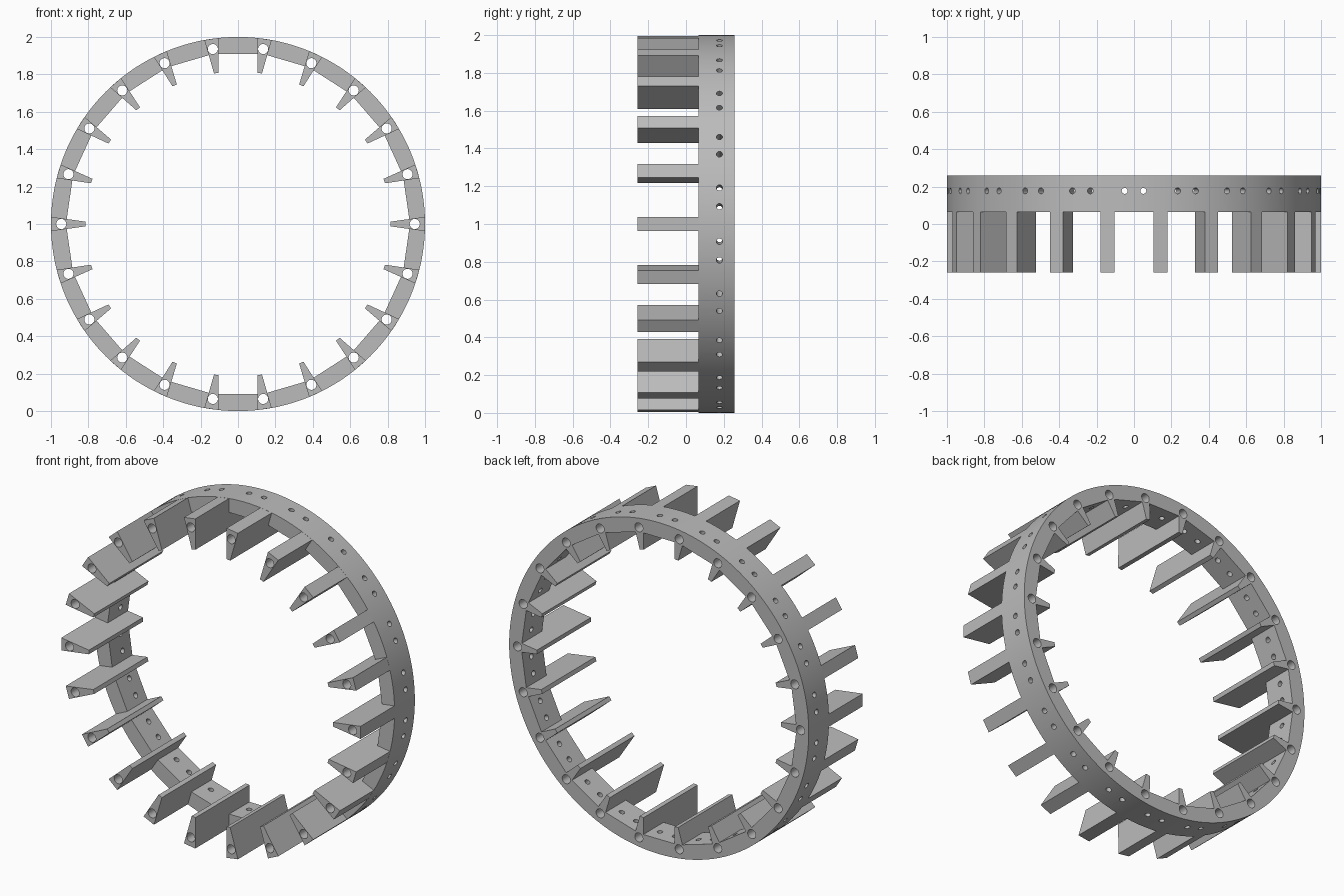
import bpy
import bmesh
from math import sin, cos, pi, radians
from mathutils import Matrix

cube = bpy.data.objects.get("Cube")
if cube:
    bpy.data.objects.remove(cube, do_unlink=True)

COUNT = 22
STEP = 2 * pi / COUNT
FRONT, RING_FRONT, BACK = -0.258, 0.065, 0.258
INNER = 0.91                       # distance from centre to the inner flats
TIP_R, TIP_W = 0.815, 0.0125       # tooth tip radius and half width
BASE_R, BASE_W = 0.9992, 0.038     # tooth outer radius and half width
PIN_R, PIN_SIZE = 0.945, 0.027     # lengthwise hole in each tooth
BOLT_Y, BOLT_GAP, BOLT_SIZE = 0.177, 0.05, 0.016

grey = bpy.data.materials.new("plain grey")
grey.use_nodes = True
grey.diffuse_color = (0.5, 0.5, 0.5, 1)
grey.node_tree.nodes["Principled BSDF"].inputs["Base Color"].default_value = (0.5, 0.5, 0.5, 1)


def circle(radius, count, cx=0.0):
    return [(cx + radius * cos(2 * pi * i / count), radius * sin(2 * pi * i / count))
            for i in range(count)]


def turned(points, a):
    return [(r * cos(a) - t * sin(a), r * sin(a) + t * cos(a)) for r, t in points]


def plate_mesh(name, loops, y0, y1):
    """Closed plate from an outline with holes, running from y0 to y1."""
    bm = bmesh.new()
    rims = ([], [])
    for loop in loops:
        near, far = ([bm.verts.new((x, y, z)) for x, z in loop] for y in (y0, y1))
        for i in range(len(loop)):
            j = (i + 1) % len(loop)
            bm.faces.new((near[i], near[j], far[j], far[i]))
            rims[0].append(bm.edges.get((near[i], near[j])))
            rims[1].append(bm.edges.get((far[i], far[j])))
    for rim in rims:
        bmesh.ops.triangle_fill(bm, edges=rim, use_beauty=True, normal=(0, 1, 0))
    bmesh.ops.recalc_face_normals(bm, faces=bm.faces[:])
    mesh = bpy.data.meshes.new(name)
    bm.to_mesh(mesh)
    bm.free()
    mesh.materials.append(grey)
    return mesh


def smooth(mesh):
    mesh.polygons.foreach_set("use_smooth", [True] * len(mesh.polygons))
    mesh.set_sharp_from_angle(angle=radians(25))


def add(name, mesh, matrix):
    obj = bpy.data.objects.new(name, mesh)
    bpy.context.collection.objects.link(obj)
    obj.matrix_world = matrix
    return obj


lift = Matrix.Translation((0, 0, 1))
pin_hole = circle(PIN_SIZE, 24, PIN_R)

# Ring: round outside, flats and tooth tips inside
slope = (BASE_W - TIP_W) / (BASE_R - TIP_R)
half = STEP / 2
root_r = (INNER - (TIP_W - slope * TIP_R) * sin(half)) / (cos(half) + slope * sin(half))
root_w = TIP_W + slope * (root_r - TIP_R)
tip = [(root_r, -root_w), (TIP_R, -TIP_W), (TIP_R, TIP_W), (root_r, root_w)]
inside = [p for k in range(COUNT) for p in turned(tip, k * STEP)]
holes = [turned(pin_hole, k * STEP) for k in range(COUNT)]
ring = add("ring", plate_mesh("ring", [circle(1, COUNT * 8), inside] + holes, RING_FRONT, BACK), lift)

# Pairs of radial bolt holes between the teeth
bm = bmesh.new()
for k in range(COUNT):
    turn = Matrix.Rotation(-(k + 0.5) * STEP, 4, 'Y')
    for side in (-1, 1):
        place = Matrix.Translation((0.96, BOLT_Y, side * BOLT_GAP))
        bmesh.ops.create_cone(bm, cap_ends=True, segments=16, radius1=BOLT_SIZE,
                              radius2=BOLT_SIZE, depth=0.2,
                              matrix=turn @ place @ Matrix.Rotation(pi / 2, 4, 'Y'))
cutter_mesh = bpy.data.meshes.new("bolt_hole_cutter")
bm.to_mesh(cutter_mesh)
bm.free()
cutter_mesh.materials.append(grey)
cutter = add("bolt_hole_cutter", cutter_mesh, lift)
cutter.hide_render = True

cut = ring.modifiers.new("bolt holes", 'BOOLEAN')
cut.operation = 'DIFFERENCE'
cut.solver = 'EXACT'
cut.object = cutter
bpy.context.view_layer.objects.active = ring
bpy.context.view_layer.update()
bpy.ops.object.modifier_apply(modifier=cut.name)
bpy.data.objects.remove(cutter, do_unlink=True)
smooth(ring.data)

# Teeth: tapered bars reaching forward from the ring
bar = [(BASE_R, -BASE_W), (BASE_R, BASE_W), (TIP_R, TIP_W), (TIP_R, -TIP_W)]
tooth_mesh = plate_mesh("tooth", [bar, pin_hole], FRONT, RING_FRONT)
smooth(tooth_mesh)
for k in range(COUNT):
    add(f"tooth_{k + 1}", tooth_mesh, lift @ Matrix.Rotation(-k * STEP, 4, 'Y'))
